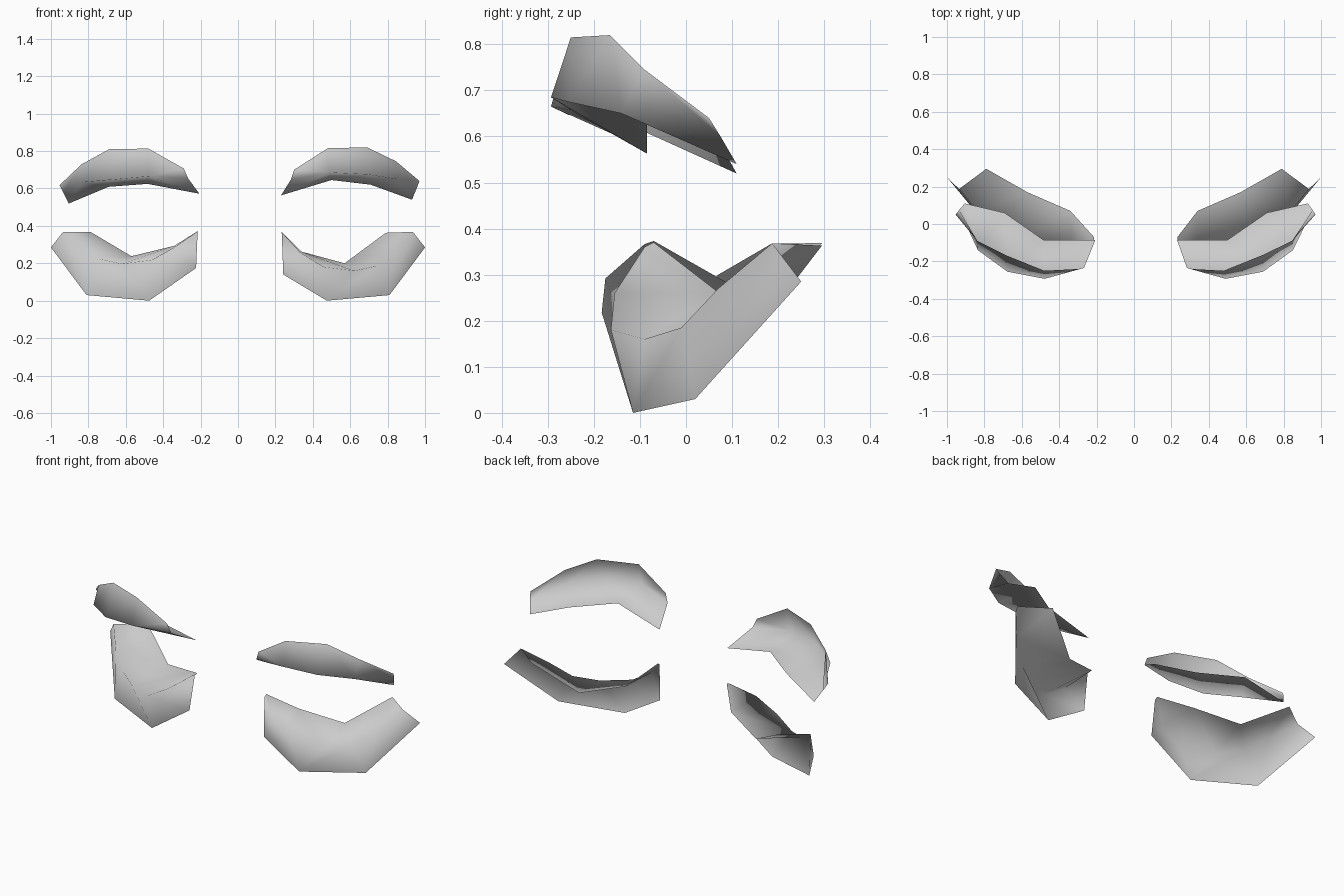
import bpy, bmesh, math
from mathutils import Vector

if "Cube" in bpy.data.objects:
    bpy.data.objects.remove(bpy.data.objects["Cube"])

skin = bpy.data.materials.new("soft_grey")
skin.diffuse_color = (0.6, 0.6, 0.6, 1)
skin.use_nodes = True
skin.node_tree.nodes["Principled BSDF"].inputs["Base Color"].default_value = skin.diffuse_color

# Rows run from the inner corner to the outer corner of one eye (+x side)
UPPER = [
    # top edge of the front wall
    [(.30, -.24, .70), (.48, -.25, .815), (.69, -.165, .82), (.845, -.09, .745), (.97, .05, .64)],
    # rim
    [(.283, -.235, .648), (.49, -.293, .685), (.69, -.255, .675), (.85, -.14, .65), (.955, .075, .60)],
    # back edge of the shelf
    [(.23, -.085, .563), (.50, -.085, .645), (.71, .06, .62), (.93, .11, .54)],
]
LOWER = [
    # bottom edge of the front wall
    [(.242, -.108, .14), (.475, -.115, 0), (.81, .02, .03), (1.0, .25, .285)],
    # rim
    [(.234, -.09, .36), (.33, -.155, .26), (.46, -.163, .18), (.62, -.09, .16),
     (.74, -.01, .185), (.84, .07, .27), (.935, .187, .368)],
    # back edge of the shelf
    [(.232, -.07, .37), (.34, .07, .262), (.57, .17, .20), (.79, .295, .363)],
]


def upper_left(p):
    # mirrored lid, tilted slightly down towards the outside
    x, y, z = p
    dip = .018 if .4 < x < .7 and z < .7 else 0
    return (-(x - .02 + .09 * (z - .6)), y, z + .006 - .042 * (x - .30) - dip)


def lower_left(p):
    # mirrored lid, with a slightly raised rim and a fuller inner corner
    x, y, z = p
    lift = math.sin(math.pi * z / .38) if .05 < z and x < .9 else 0
    inner = x < .47 and y < -.1
    return (-(x - .018 * (x < .3)), y - .02 * inner, z + .038 * lift)


def fractions(row):
    d = [0]
    for a, b in zip(row, row[1:]):
        d.append(d[-1] + (Vector(b) - Vector(a)).length)
    return [v / d[-1] for v in d]


def lid(name, rows, place=lambda p: p):
    bm = bmesh.new()
    verts = [[bm.verts.new(place(p)) for p in row] for row in rows]
    # join neighbouring rows, using triangles where point counts differ
    for k in range(len(rows) - 1):
        a, b = verts[k], verts[k + 1]
        fa, fb = fractions(rows[k]) + [9], fractions(rows[k + 1]) + [9]
        i = j = 0
        while i < len(a) - 1 or j < len(b) - 1:
            na, nb = fa[i + 1], fb[j + 1]
            if abs(na - nb) < .1 and na < 9 and nb < 9:
                bm.faces.new((a[i], a[i + 1], b[j + 1], b[j]))
                i, j = i + 1, j + 1
            elif na < nb:
                bm.faces.new((a[i], a[i + 1], b[j]))
                i += 1
            else:
                bm.faces.new((a[i], b[j + 1], b[j]))
                j += 1
    bmesh.ops.recalc_face_normals(bm, faces=bm.faces)
    # point the outer wall towards the front
    if sum(f.normal.y * f.calc_area() for f in bm.faces if verts[0][1] in f.verts) > 0:
        bmesh.ops.reverse_faces(bm, faces=bm.faces)
    for f in bm.faces:
        f.smooth = True
    me = bpy.data.meshes.new(name)
    bm.to_mesh(me)
    bm.free()
    me.materials.append(skin)
    bpy.context.collection.objects.link(bpy.data.objects.new(name, me))


lid("upper_eyelid_right", UPPER)
lid("upper_eyelid_left", UPPER, upper_left)
lid("lower_eyelid_right", LOWER)
lid("lower_eyelid_left", LOWER, lower_left)
